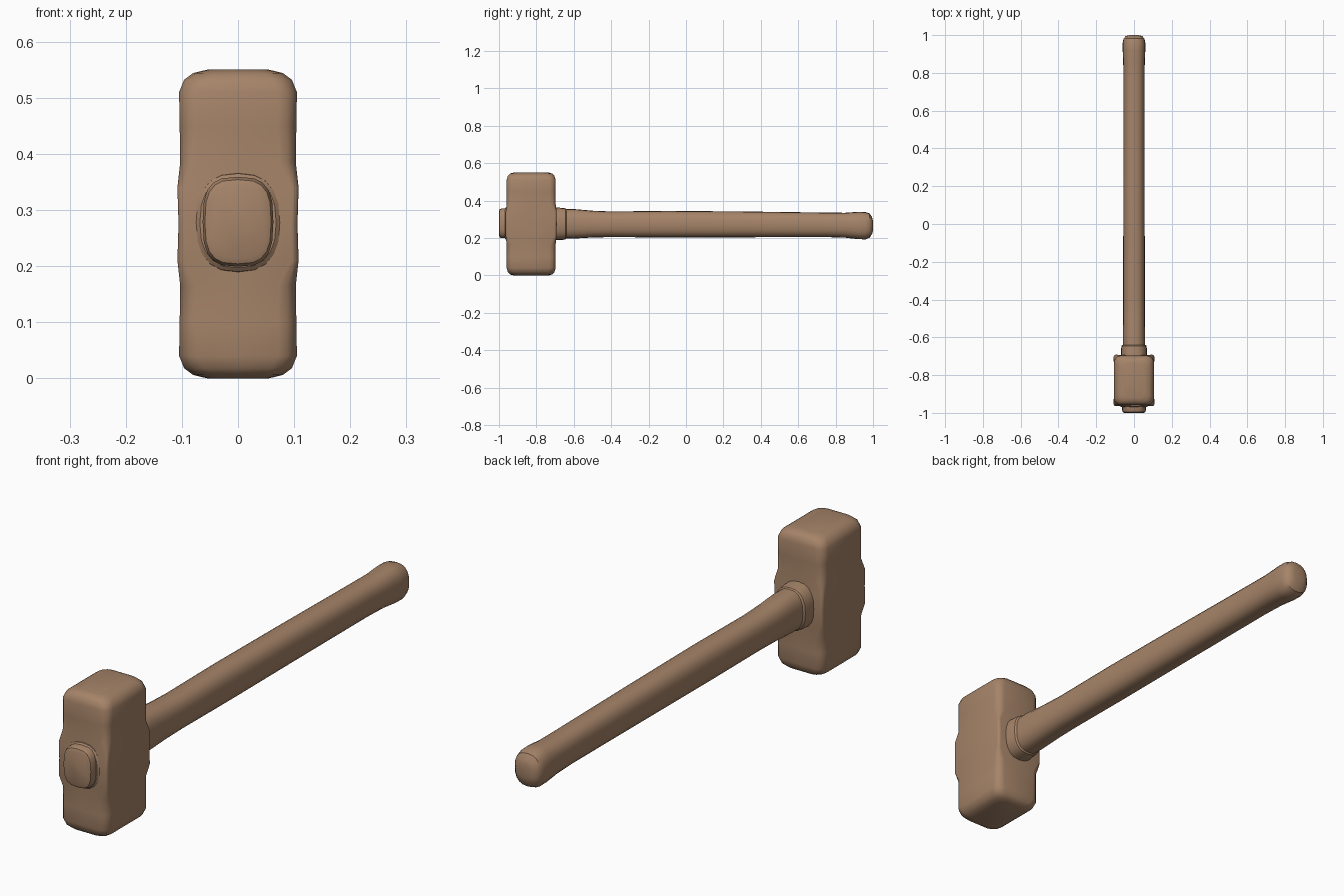
import bpy, bmesh, math

if "Cube" in bpy.data.objects:
    bpy.data.objects.remove(bpy.data.objects["Cube"])

wood = bpy.data.materials.new("brown")
wood.diffuse_color = (0.38, 0.23, 0.14, 1)
wood.use_nodes = True
wood.node_tree.nodes["Principled BSDF"].inputs["Base Color"].default_value = wood.diffuse_color


def loft(name, rings, angle=32):
    """Skin a list of equal-length point rings and cap both ends."""
    bm = bmesh.new()
    loops = [[bm.verts.new(p) for p in ring] for ring in rings]
    n = len(loops[0])
    for a, b in zip(loops, loops[1:]):
        for i in range(n):
            bm.faces.new((a[i], a[(i + 1) % n], b[(i + 1) % n], b[i]))
    bm.faces.new(loops[0])
    bm.faces.new(loops[-1])
    bmesh.ops.recalc_face_normals(bm, faces=bm.faces[:])
    mesh = bpy.data.meshes.new(name)
    bm.to_mesh(mesh)
    bm.free()
    mesh.materials.append(wood)
    obj = bpy.data.objects.new(name, mesh)
    bpy.context.collection.objects.link(obj)
    bpy.ops.object.select_all(action='DESELECT')
    obj.select_set(True)
    bpy.context.view_layer.objects.active = obj
    bpy.ops.object.shade_smooth_by_angle(angle=math.radians(angle))
    return obj


def head_ring(z, hx, hy, r, dent=0.0):
    """Rounded rectangle at height z; dent hollows the side faces slightly."""
    pts = []
    for k, (sx, sy) in enumerate([(1, 1), (-1, 1), (-1, -1), (1, -1)]):
        for s in range(4):
            a = math.radians(90 * k + 30 * s)
            pts.append((sx * (hx - r) + r * math.cos(a),
                        -0.828 + sy * (hy - r) + r * math.sin(a), z))
        # mid-face point between this corner and the next
        a = math.radians(90 * (k + 1))
        d = (hx if k % 2 else hy) - dent
        pts.append(((hx - dent) * round(math.cos(a)),
                    -0.828 + (hy - dent) * round(math.sin(a)), z))
    return pts


def oval_ring(y, hx, z0, z1, power=2.5, n=20):
    """Squarish oval across the handle axis at position y."""
    pts = []
    for i in range(n):
        a = 2 * math.pi * i / n
        c, s = math.cos(a), math.sin(a)
        pts.append((hx * math.copysign(abs(c) ** (2 / power), c), y,
                    (z0 + z1) / 2 + (z1 - z0) / 2 * math.copysign(abs(s) ** (2 / power), s)))
    return pts


# Head: chamfered striking ends, fuller square-cornered middle around the eye
half = [(0.0, 0.055, 0.095, 0.035, 0), (0.006, 0.08, 0.114, 0.036, 0),
        (0.018, 0.096, 0.125, 0.036, 0), (0.04, 0.105, 0.131, 0.034, 0),
        (0.10, 0.104, 0.131, 0.032, 0), (0.165, 0.103, 0.131, 0.030, 0.001),
        (0.21, 0.108, 0.136, 0.012, 0.004), (0.275, 0.106, 0.136, 0.012, 0.003)]
sections = half + [(0.55 - z, *rest) for z, *rest in reversed(half[:-1])]
loft("hammer_head", [head_ring(*s) for s in sections])

# Handle: slightly flared at the collar and the rounded grip end
loft("handle", [oval_ring(*s) for s in [
    (-0.72, 0.060, 0.198, 0.354), (-0.60, 0.059, 0.197, 0.355),
    (-0.50, 0.058, 0.203, 0.346), (-0.40, 0.057, 0.205, 0.342),
    (-0.10, 0.057, 0.203, 0.345), (0.30, 0.056, 0.204, 0.342),
    (0.75, 0.056, 0.205, 0.336), (0.85, 0.057, 0.202, 0.335),
    (0.92, 0.060, 0.194, 0.340), (0.96, 0.060, 0.193, 0.339),
    (0.982, 0.055, 0.202, 0.331), (0.995, 0.043, 0.222, 0.311),
    (1.0, 0.025, 0.242, 0.291)]])

# Collar behind the head
loft("collar", [oval_ring(*s) for s in [
    (-0.71, 0.070, 0.188, 0.364), (-0.66, 0.068, 0.190, 0.361),
    (-0.645, 0.066, 0.192, 0.359), (-0.638, 0.058, 0.199, 0.352)]])

# Handle tip showing through the front of the head, with a low lip around it
loft("eye_lip", [oval_ring(*s) for s in [
    (-0.94, 0.078, 0.187, 0.368), (-0.963, 0.075, 0.190, 0.365),
    (-0.969, 0.068, 0.197, 0.358)]])
loft("handle_tip", [oval_ring(*s, 3) for s in [
    (-0.94, 0.063, 0.199, 0.359), (-0.985, 0.063, 0.199, 0.359),
    (-0.996, 0.059, 0.204, 0.354), (-1.0, 0.051, 0.213, 0.345)]])
